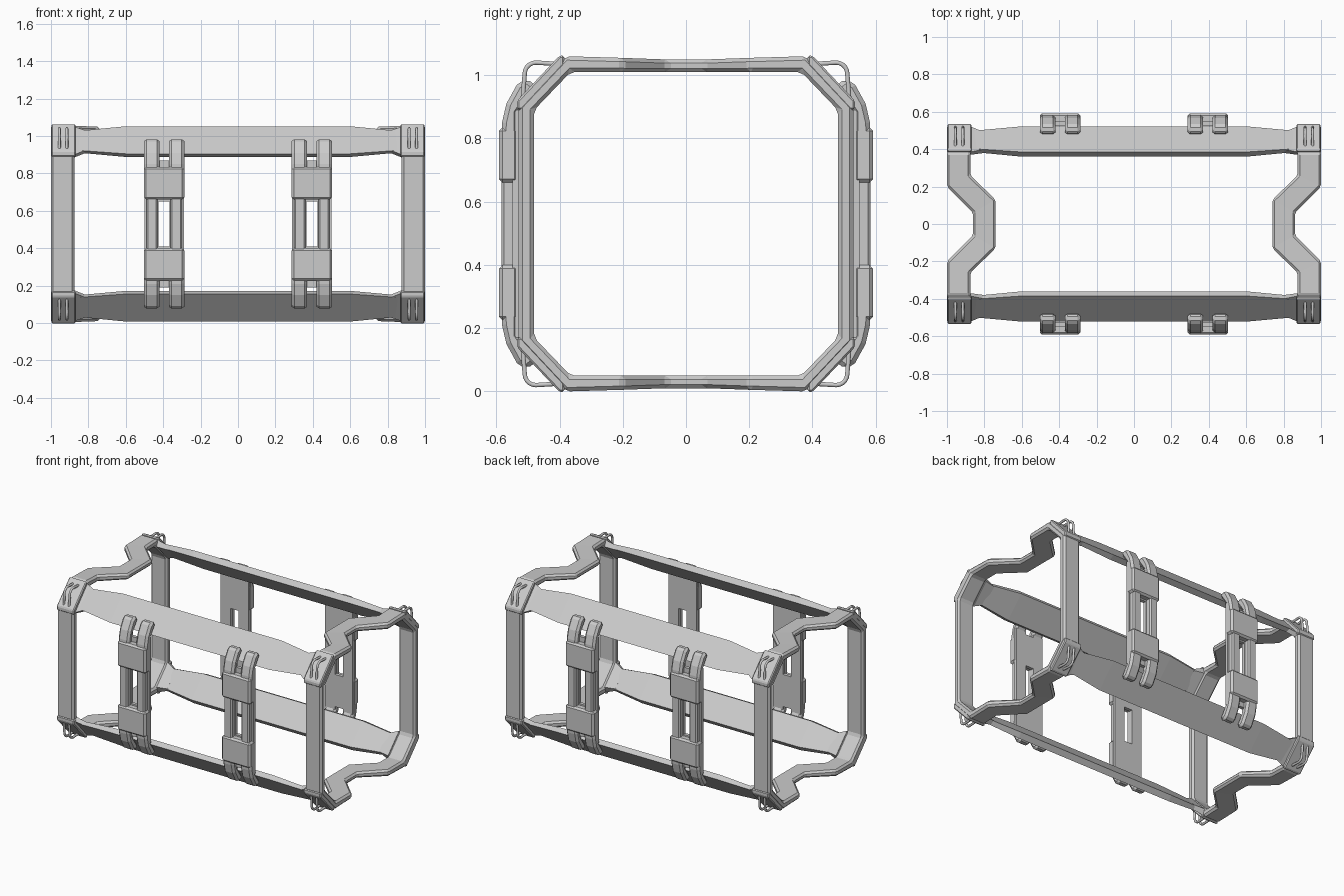
import bpy, math
from mathutils import Vector

cube = bpy.data.objects.get("Cube")
if cube:
    bpy.data.objects.remove(cube, do_unlink=True)

MID = 0.53  # height of the horizontal symmetry plane
SIDES = (1, -1)

grey = bpy.data.materials.new("light_grey_metal")
grey.use_nodes = True
grey.diffuse_color = (0.6, 0.6, 0.6, 1)
bsdf = next(n for n in grey.node_tree.nodes if n.type == 'BSDF_PRINCIPLED')
bsdf.inputs["Base Color"].default_value = (0.6, 0.6, 0.6, 1)
bsdf.inputs["Roughness"].default_value = 0.6


def finish(name, verts, faces, bevel=0.0):
    """Make an object with consistent normals and an optional edge bevel."""
    mesh = bpy.data.meshes.new(name)
    mesh.from_pydata(verts, [], faces)
    mesh.materials.append(grey)
    obj = bpy.data.objects.new(name, mesh)
    bpy.context.collection.objects.link(obj)
    bpy.ops.object.select_all(action='DESELECT')
    bpy.context.view_layer.objects.active = obj
    obj.select_set(True)
    bpy.ops.object.mode_set(mode='EDIT')
    bpy.ops.mesh.select_all(action='SELECT')
    bpy.ops.mesh.normals_make_consistent(inside=False)
    bpy.ops.object.mode_set(mode='OBJECT')
    if bevel:
        mod = obj.modifiers.new("edge_bevel", 'BEVEL')
        mod.width = bevel
        mod.segments = 1
        mod.limit_method = 'ANGLE'
        mod.angle_limit = math.radians(35)
    return obj


def loft(name, sections, closed=False, bevel=0.0):
    """Skin equal-length cross-sections, as a ring or a capped bar."""
    n, count = len(sections[0]), len(sections)
    verts = [p for s in sections for p in s]
    faces = []
    for i in range(count if closed else count - 1):
        a, b = i * n, (i + 1) % count * n
        for k in range(n):
            m = (k + 1) % n
            faces.append((a + k, a + m, b + m, b + k))
    if not closed:
        faces += [tuple(range(n)), tuple(range((count - 1) * n, count * n))]
    return finish(name, verts, faces, bevel)


def place(x, y, z, sy, sz):
    """Mirror a point of the back upper quarter to another quarter."""
    return (x, sy * y, z if sz > 0 else 2 * MID - z)


def extrude(name, profile, x0, x1, sy, sz, bevel=0.0):
    """Extrude a (y, z) profile along x."""
    return loft(name, [[place(x, y, z, sy, sz) for y, z in profile]
                       for x in (x0, x1)], bevel=bevel)


def box(name, x0, x1, y0, y1, z0, z1, sy=1, sz=1, bevel=0.0):
    return extrude(name, [(y0, z0), (y1, z0), (y1, z1), (y0, z1)],
                   x0, x1, sy, sz, bevel)


# End rings: octagonal hoops whose top and bottom bars jog inwards.
# Stations: outer x, outer y, inner x, inner y, outer z, wall offset y, inner z
STATIONS = [
    (1.0, 0.53, 0.875, 0.53, 0.90, 0.05, 0.89),
    (1.0, 0.38, 0.875, 0.38, 1.06, 0.015, 1.01),
    (1.0, 0.20, 0.875, 0.26, 1.055, 0.0, 1.01),
    (0.86, 0.06, 0.74, 0.13, 1.05, 0.0, 1.01),
]
for sx, side in zip(SIDES, ("left", "right")):
    sections = []
    for sy, sz, order in ((1, 1, 1), (-1, 1, -1), (-1, -1, 1), (1, -1, -1)):
        for xo, yo, xi, yi, zo, dy, zi in STATIONS[::order]:
            sections.append([place(sx * x, y, z, sy, sz) for x, y, z in (
                (xo, yo, zo), (xi, yi, zo), (xi, yi - dy, zi), (xo, yo - dy, zi))])
    loft(side + "_end_ring", sections, closed=True, bevel=0.012)


def corner_hoop(name, x, sy, sz):
    """Thin bent rod standing over a corner."""
    arc = [(0.475 + 0.035 * math.sin(a), 1.005 + 0.035 * math.cos(a))
           for a in (math.radians(d) for d in range(0, 91, 18))]
    path = [(0.395, 1.035)] + arc + [(0.518, 0.905)]
    curve = bpy.data.curves.new(name, 'CURVE')
    curve.dimensions = '3D'
    curve.bevel_depth = 0.008
    curve.bevel_resolution = 1
    curve.use_fill_caps = True
    spline = curve.splines.new('POLY')
    spline.points.add(len(path) - 1)
    for point, (y, z) in zip(spline.points, path):
        point.co = (*place(x, y, z, sy, sz), 1)
        point.radius = 1
    curve.materials.append(grey)
    obj = bpy.data.objects.new(name, curve)
    bpy.context.collection.objects.link(obj)


# Long rails, corner caps and hoops on the four slanted edges
RAIL = [(0.385, 1.052), (0.522, 0.905), (0.485, 0.888), (0.36, 1.02)]
CAP = [(0.385, 1.062), (0.40, 1.062), (0.534, 0.92), (0.534, 0.89),
       (0.49, 0.89), (0.385, 1.01)]
centre = Vector((0.443, 0.967))
for sy, depth in zip(SIDES, ("back", "front")):
    for sz, level in zip(SIDES, ("upper", "lower")):
        label = f"{level}_{depth}"
        sections = []
        for x, scale in ((-0.92, 0.7), (-0.86, 0.7), (-0.6, 1),
                         (0.6, 1), (0.86, 0.7), (0.92, 0.7)):
            pts = [centre + (Vector(p) - centre) * scale for p in RAIL]
            sections.append([place(x, p.x, p.y, sy, sz) for p in pts])
        loft(label + "_rail", sections)
        for sx, side in zip(SIDES, ("left", "right")):
            tag = f"{label}_{side}"
            extrude(tag + "_corner_cap", CAP, sx * 0.868, sx * 0.998, sy, sz, 0.006)
            # Gusset joining the rail to the ring
            tip = [(0.40, 1.025), (0.49, 0.93), (0.47, 0.915), (0.38, 1.005)]
            root = [(0.385, 1.05), (0.522, 0.90), (0.49, 0.885), (0.37, 1.01)]
            loft(tag + "_gusset",
                 [[place(sx * x, y, z, sy, sz) for y, z in prof]
                  for x, prof in ((0.80, tip), (0.875, root))])
            for i, x in enumerate((0.915, 0.955)):
                corner_hoop(f"{tag}_hoop_{i + 1}", sx * x, sy, sz)

# Clamps: slotted back plate, twin bars, two blocks and four hooked ends
HOOK = [(0.53, 0.80), (0.584, 0.80), (0.582, 0.85), (0.568, 0.91),
        (0.535, 0.97), (0.505, 0.99), (0.472, 0.965), (0.53, 0.88)]
for cx, side in ((0.395, "left"), (-0.395, "right")):
    for sy, depth in zip(SIDES, ("back", "front")):
        label = f"{depth}_{side}_clamp"
        for s, hand in zip(SIDES, ("left", "right")):
            box(f"{label}_{hand}_plate", cx + s * 0.03, cx + s * 0.105,
                0.525, 0.548, 0.17, 0.89, sy)
            box(f"{label}_{hand}_bar", cx + s * 0.035, cx + s * 0.095,
                0.54, 0.584, 0.38, 0.68, sy, 1, 0.008)
        for sz, level in zip(SIDES, ("upper", "lower")):
            box(f"{label}_{level}_bridge", cx - 0.03, cx + 0.03,
                0.525, 0.548, 0.65, 0.87, sy, sz)
            box(f"{label}_{level}_block", cx - 0.108, cx + 0.108,
                0.53, 0.592, 0.66, 0.835, sy, sz, 0.012)
            for s, hand in zip(SIDES, ("left", "right")):
                extrude(f"{label}_{level}_{hand}_hook", HOOK,
                        cx + s * 0.025, cx + s * 0.108, sy, sz, 0.014)
